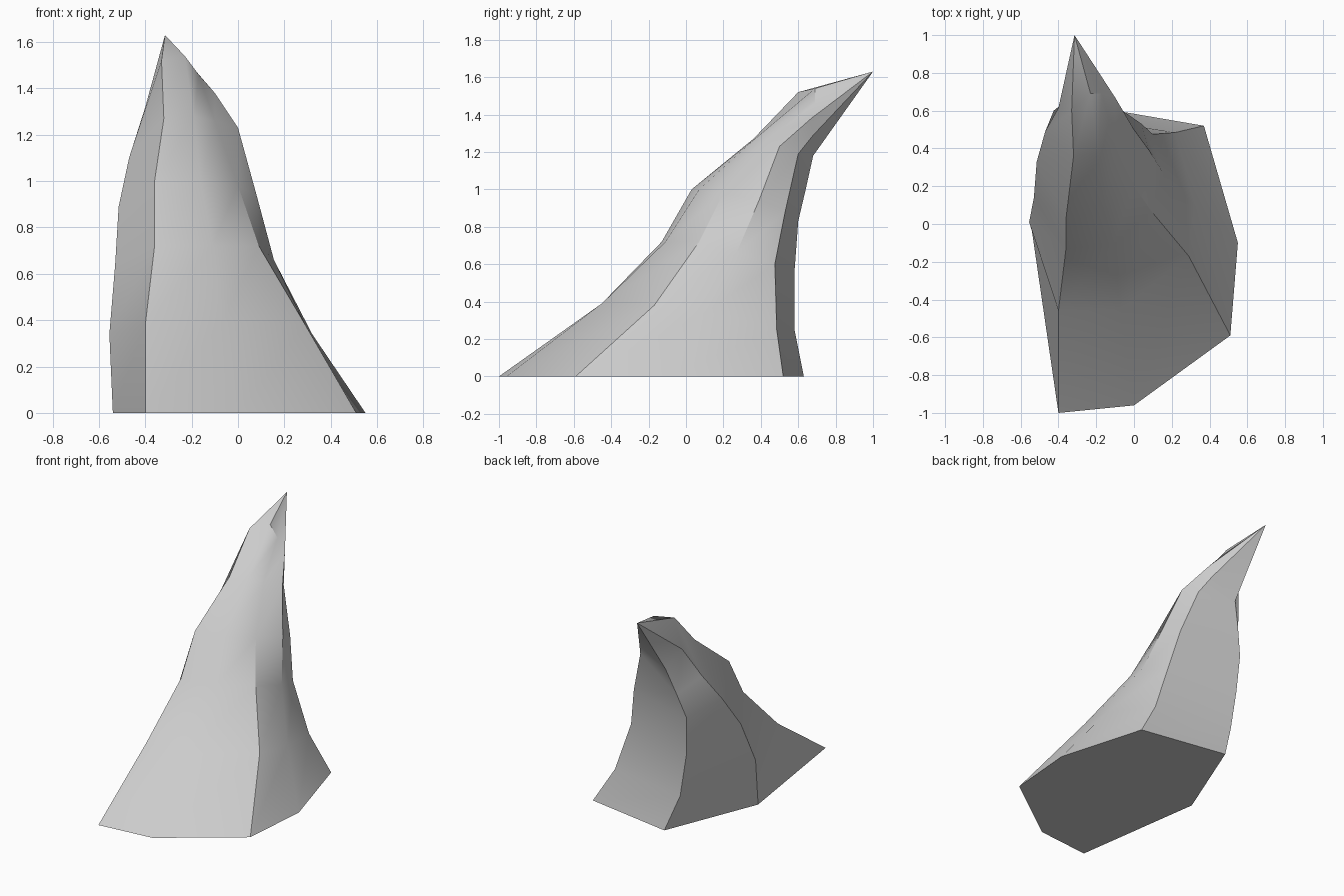
import bpy, bmesh, math

if "Cube" in bpy.data.objects:
    bpy.data.objects.remove(bpy.data.objects["Cube"])

# One plain grey material
grey = bpy.data.materials.new("horn grey")
grey.diffuse_color = (0.6, 0.6, 0.6, 1)
grey.use_nodes = True
grey.node_tree.nodes["Principled BSDF"].inputs["Base Color"].default_value = grey.diffuse_color

# Seven-sided cross-sections of the bent horn, from base to just under the tip
sections = [
    [(-.40, -1.0, 0), (0, -.96, 0), (.51, -.59, 0), (.55, -.10, 0),
     (.37, .52, 0), (-.27, .63, 0), (-.54, -.04, 0)],
    [(-.40, -.46, .38), (-.07, -.45, .39), (.29, -.17, .38), (.32, .10, .34),
     (.22, .485, .25), (-.36, .58, .25), (-.555, .01, .34)],
    [(-.36, -.13, .72), (-.11, -.11, .72), (.09, .07, .72), (.155, .27, .66),
     (.10, .475, .60), (-.41, .58, .56), (-.53, .14, .64)],
    [(-.36, .03, 1.0), (-.16, .07, 1.0), (0, .20, .98), (.08, .39, .94),
     (.04, .53, .88), (-.425, .60, .83), (-.515, .33, .89)],
    [(-.32, .36, 1.27), (-.19, .38, 1.28), (-.10, .43, 1.26), (0, .50, 1.23),
     (-.06, .60, 1.19), (-.375, .64, 1.0), (-.47, .49, 1.10)],
    [(-.33, .60, 1.52), (-.23, .69, 1.54), (-.17, .69, 1.46), (-.10, .67, 1.38),
     (-.11, .68, 1.29), (-.315, .68, 1.18), (-.40, .615, 1.32)],
]

# Horn: bridge the sections, fan to the tip, cap the base
bm = bmesh.new()
rings = [[bm.verts.new(p) for p in s] for s in sections]
tip = bm.verts.new((-.315, 1.0, 1.63))
n = 7
for low, high in zip(rings, rings[1:]):
    for i in range(n):
        j = (i + 1) % n
        bm.faces.new((low[i], low[j], high[j], high[i]))
for i in range(n):
    bm.faces.new((rings[-1][i], rings[-1][(i + 1) % n], tip))
bm.faces.new(rings[0][::-1])
bmesh.ops.recalc_face_normals(bm, faces=bm.faces)

mesh = bpy.data.meshes.new("horn")
bm.to_mesh(mesh)
bm.free()
mesh.materials.append(grey)
horn = bpy.data.objects.new("horn", mesh)
bpy.context.collection.objects.link(horn)

# Soft sides with hard ridges
bpy.context.view_layer.objects.active = horn
horn.select_set(True)
bpy.ops.object.shade_smooth_by_angle(angle=math.radians(30))
